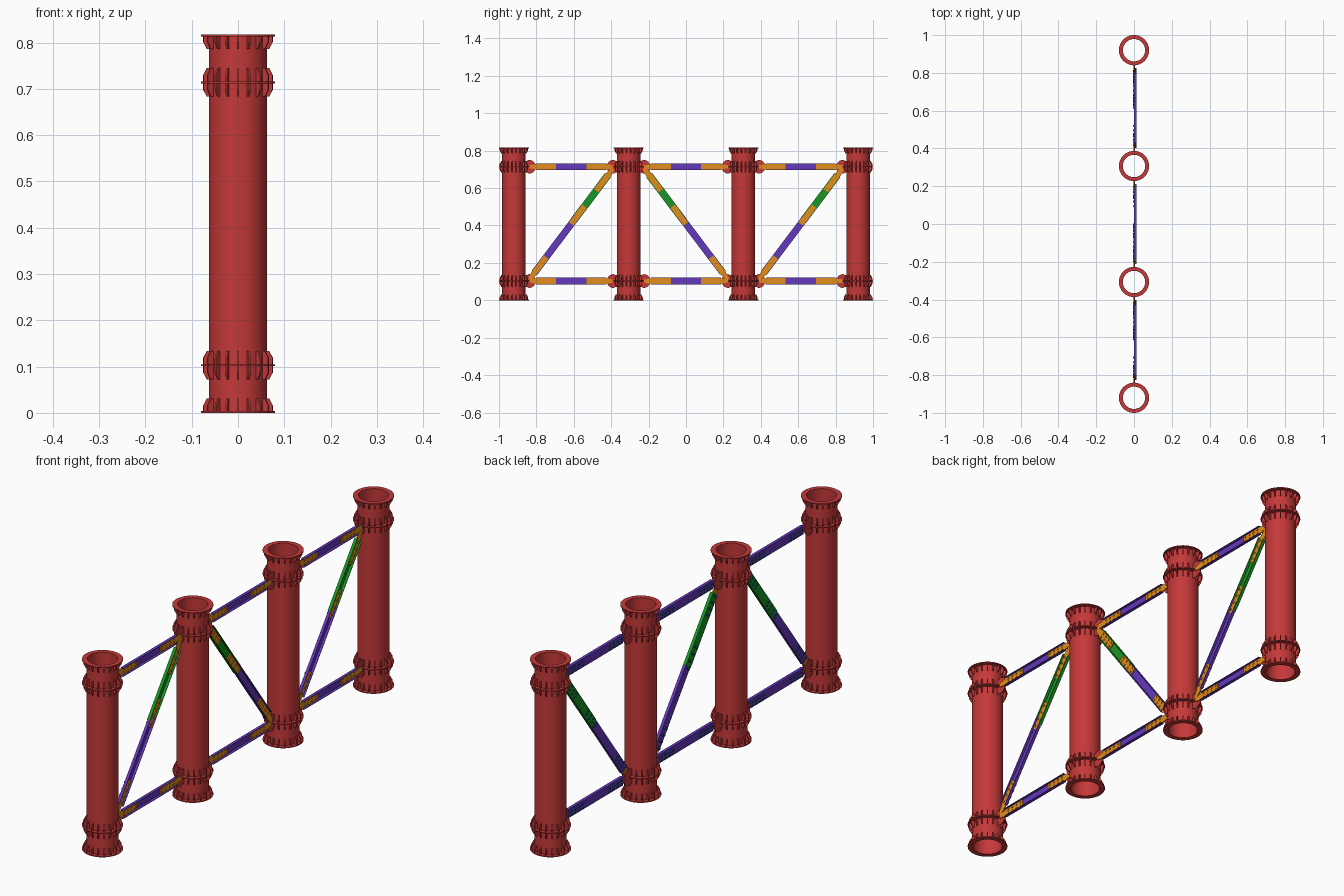
import bpy, bmesh, math
from mathutils import Matrix, Vector

if "Cube" in bpy.data.objects:
    bpy.data.objects.remove(bpy.data.objects["Cube"])

COLS = [-0.92, -0.307, 0.307, 0.92]
H, Z0, Z1 = 0.817, 0.103, 0.714        # height, lower and upper ring levels
RI, RO, RF, T = 0.059, 0.063, 0.080, 0.004


def material(name, rgb):
    m = bpy.data.materials.new(name)
    m.diffuse_color = (*rgb, 1)
    m.use_nodes = True
    m.node_tree.nodes["Principled BSDF"].inputs["Base Color"].default_value = m.diffuse_color
    return m


RED = material("red_steel", (0.56, 0.04, 0.04))
PURPLE = material("purple_steel", (0.13, 0.04, 0.50))
ORANGE = material("orange_steel", (0.75, 0.27, 0.01))
GREEN = material("green_steel", (0.01, 0.30, 0.02))
TEAL = material("teal_nuts", (0.01, 0.14, 0.28))


def finish(bm, name, mat, smooth=False):
    bmesh.ops.recalc_face_normals(bm, faces=bm.faces)
    me = bpy.data.meshes.new(name)
    bm.to_mesh(me)
    bm.free()
    me.materials.append(mat)
    ob = bpy.data.objects.new(name, me)
    bpy.context.collection.objects.link(ob)
    if smooth:
        bpy.ops.object.select_all(action='DESELECT')
        ob.select_set(True)
        bpy.context.view_layer.objects.active = ob
        bpy.ops.object.shade_smooth_by_angle(angle=math.radians(30))
    return ob


def box(bm, x0, x1, y0, y1, z0, z1, M):
    S = Matrix.Diagonal((x1 - x0, y1 - y0, z1 - z0, 1))
    C = Matrix.Translation(((x0 + x1) / 2, (y0 + y1) / 2, (z0 + z1) / 2))
    bmesh.ops.create_cube(bm, size=1, matrix=M @ C @ S)


def plate(bm, pts, x0, x1, M):
    """Extrude a (y, z) outline between x0 and x1."""
    a = [bm.verts.new(M @ Vector((x0, y, z))) for y, z in pts]
    b = [bm.verts.new(M @ Vector((x1, y, z))) for y, z in pts]
    bm.faces.new(a)
    bm.faces.new(b[::-1])
    n = len(pts)
    for i in range(n):
        j = (i + 1) % n
        bm.faces.new((a[i], a[j], b[j], b[i]))


def column(yc, sides, n):
    # tube with end flanges and two ring collars
    prof = [(RI, 0), (RF, 0), (RF, T), (RO, T)]
    for z in (Z0, Z1):
        prof += [(RO, z - T / 2), (RF, z - T / 2), (RF, z + T / 2), (RO, z + T / 2)]
    prof += [(RO, H - T), (RF, H - T), (RF, H), (RI, H)]
    bm = bmesh.new()
    seg = 48
    rings = []
    for k in range(seg):
        a = 2 * math.pi * k / seg
        rings.append([bm.verts.new((r * math.cos(a), yc + r * math.sin(a), z)) for r, z in prof])
    for k in range(seg):
        p, q = rings[k], rings[(k + 1) % seg]
        for i in range(len(prof)):
            j = (i + 1) % len(prof)
            bm.faces.new((p[i], q[i], q[j], p[j]))
    finish(bm, f"column_{n}", RED, True)

    # radial stiffener fins
    r0, r1 = RO - 0.002, 0.076
    half = [(r0, 0.001), (r1, 0.001), (r1, 0.016), (r0 + 0.007, 0.031), (r0, 0.031)]
    bm = bmesh.new()
    for k in range(18):
        R = Matrix.Translation((0, yc, 0)) @ Matrix.Rotation(math.radians(20 * k), 4, 'Z')
        for z, s in ((0, 1), (Z0, 1), (Z0, -1), (Z1, 1), (Z1, -1), (H, -1)):
            plate(bm, [(r, z + s * h) for r, h in half], -0.0022, 0.0022, R)
    finish(bm, f"column_fins_{n}", RED)

    # rounded connection lugs facing the neighbouring columns
    bm = bmesh.new()
    arc = [(0.08 + 0.037 * math.cos(a), 0.037 * math.sin(a))
           for a in [math.pi * (i / 12 - 0.5) for i in range(13)]]
    outline = [(RO - 0.001, 0.028), (RO - 0.001, -0.028)] + arc
    for s in sides:
        for z in (Z0, Z1):
            plate(bm, [(s * y, h) for y, h in outline], -0.002, 0.002,
                  Matrix.Translation((0, yc, z)))
    finish(bm, f"column_lugs_{n}", RED)


def channel(name, M, u0, u1, mat, w=0.0185, x=0.0, depth=0.013):
    # open channel: web plus two flanges towards +x
    t = 0.002
    pts = [(x, -w), (depth, -w), (depth, -w + t), (x + t, -w + t),
           (x + t, w - t), (depth, w - t), (depth, w), (x, w)]
    bm = bmesh.new()
    a = [bm.verts.new(M @ Vector((px, u0, pz))) for px, pz in pts]
    f = bm.faces.new(a)
    ret = bmesh.ops.extrude_face_region(bm, geom=[f])
    d = M.to_3x3() @ Vector((0, u1 - u0, 0))
    bmesh.ops.translate(bm, vec=d, verts=[v for v in ret['geom'] if isinstance(v, bmesh.types.BMVert)])
    bm.faces.new(a[::-1]) if not f.is_valid else None
    finish(bm, name, mat)


def bolts(bm, M, us, x0, x1, r=0.0045):
    for u in us:
        for v in (-0.008, 0.008):
            C = Matrix.Translation(((x0 + x1) / 2, u, v)) @ Matrix.Rotation(math.pi / 2, 4, 'Y')
            bmesh.ops.create_cone(bm, cap_ends=True, segments=6, radius1=r, radius2=r,
                                  depth=x1 - x0, matrix=M @ C)


def member(name, p0, p1, plates, channels):
    d = Vector(p1) - Vector(p0)
    M = Matrix.Translation((0, *p0)) @ Matrix.Rotation(math.atan2(d.y, d.x), 4, 'X')
    L = d.length
    for i, (u0, u1, mat, kw) in enumerate(channels):
        channel(f"{name}_channel_{i}", M, u0 * L, u1 * L, mat, **kw)
    # bolted orange bars inside the channel; the end bars narrow to a tongue
    bars, nuts = bmesh.new(), bmesh.new()
    gap = 0.042
    for u0, u1 in plates:
        a, b = u0 * L, u1 * L
        s = a + gap if u0 == 0 else a
        e = b - gap if u1 == 1 else b
        box(bars, 0.002, 0.006, s, e, -0.0155, 0.0155, M)
        if u0 == 0:
            plate(bars, [(0, -0.008), (s, -0.0155), (s, 0.0155), (0, 0.008)], 0.002, 0.006, M)
        if u1 == 1:
            plate(bars, [(e, -0.0155), (L, -0.008), (L, 0.008), (e, 0.0155)], 0.002, 0.006, M)
        us = [s + (e - s) * (k + 0.5) / 4 for k in range(4)]
        bolts(bars, M, us, 0.005, 0.009)
        bolts(nuts, M, us, -0.006, 0.001)
    finish(bars, f"{name}_splice_bars", ORANGE)
    finish(nuts, f"{name}_nuts", TEAL)


for i, yc in enumerate(COLS):
    column(yc, [s for s, ok in ((-1, i > 0), (1, i < 3)) if ok], i)

for i in range(3):
    a, b = COLS[i] + 0.083, COLS[i + 1] - 0.083
    # horizontal rails
    for tag, z in (("lower", Z0), ("upper", Z1)):
        member(f"{tag}_rail_{i}", (a, z), (b, z), [(0, 0.32), (0.68, 1)],
               [(0.085, 0.915, PURPLE, {})])
    # diagonal braces: purple lower half, green upper half
    lo, hi = ((b, 0.112), (a, 0.705)) if i == 1 else ((a, 0.112), (b, 0.705))
    member(f"diagonal_{i}", lo, hi, [(0, 0.2), (0.5, 0.66), (0.8, 1)],
           [(0.06, 0.57, PURPLE, {}),
            (0.53, 0.94, GREEN, dict(w=0.0195, x=-0.002, depth=0.012))])
